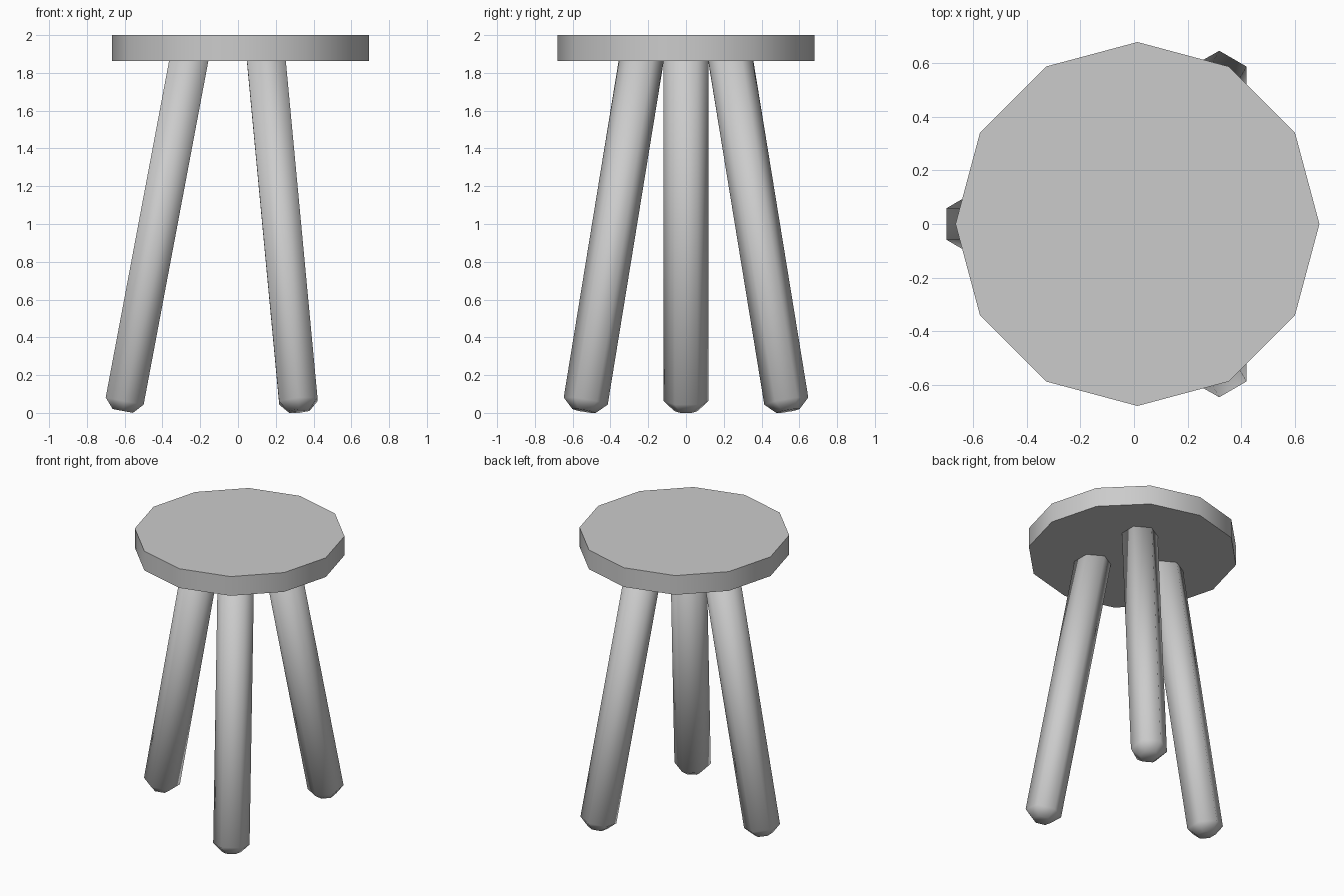
import bpy, bmesh
from math import radians, sin, cos, tau, atan2
from mathutils import Matrix

if "Cube" in bpy.data.objects:
    bpy.data.objects.remove(bpy.data.objects["Cube"])

CX = 0.013                       # shared axis of seat and legs
FOOT_R, FOOT_Z = 0.613, 0.0625   # leg axis at the foot ring
TOP_R, TOP_Z = 0.267, 1.90       # leg axis inside the seat


def lathe(name, sides, rings, matrix, start=0.0):
    """Closed low-poly solid from (height, radius) rings."""
    bm = bmesh.new()
    loops = []
    for z, r in rings:
        loops.append([bm.verts.new((r * cos(start + tau * i / sides),
                                    r * sin(start + tau * i / sides), z))
                      for i in range(sides)])
    for a, b in zip(loops, loops[1:]):
        for i in range(sides):
            j = (i + 1) % sides
            bm.faces.new((a[i], a[j], b[j], b[i]))
    bm.faces.new(loops[0][::-1])
    bm.faces.new(loops[-1])
    bm.transform(matrix)
    for f in bm.faces:
        f.smooth = True
    mesh = bpy.data.meshes.new(name)
    bm.to_mesh(mesh)
    bm.free()
    obj = bpy.data.objects.new(name, mesh)
    bpy.context.collection.objects.link(obj)
    return obj


# Twelve-sided seat
seat = lathe("seat", 12, [(1.863, 0.68), (2.0, 0.68)],
             Matrix.Translation((CX, 0, 0)))
bpy.context.view_layer.objects.active = seat
seat.select_set(True)
bpy.ops.object.shade_smooth_by_angle(angle=radians(40))

# Three splayed six-sided legs with bevelled feet
tilt = atan2(FOOT_R - TOP_R, TOP_Z - FOOT_Z)
length = (TOP_Z - FOOT_Z) / cos(tilt)
profile = [(-0.053, 0.063), (0.0, 0.118), (length, 0.118)]
for name, angle in (("back_leg", 60), ("left_leg", 180), ("front_leg", 300)):
    place = (Matrix.Translation((CX, 0, 0))
             @ Matrix.Rotation(radians(angle), 4, 'Z')
             @ Matrix.Translation((FOOT_R, 0, FOOT_Z))
             @ Matrix.Rotation(-tilt, 4, 'Y'))
    lathe(name, 6, profile, place, start=radians(30))
